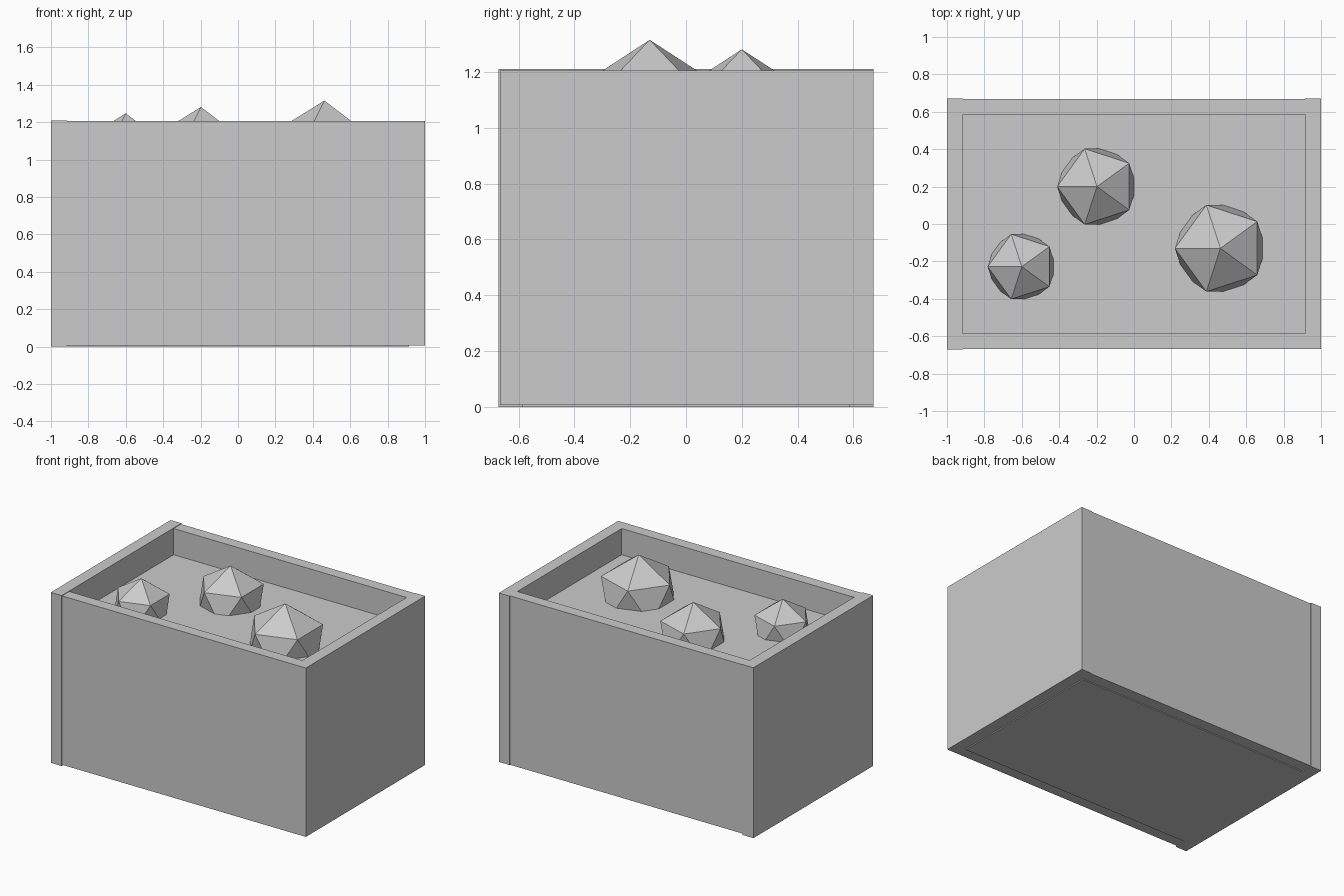
import bpy, bmesh, math
from mathutils import Matrix, Vector

if "Cube" in bpy.data.objects:
    bpy.data.objects.remove(bpy.data.objects["Cube"])

grey = bpy.data.materials.new("plain grey")
grey.diffuse_color = (0.6, 0.6, 0.6, 1)
grey.use_nodes = True
grey.node_tree.nodes["Principled BSDF"].inputs["Base Color"].default_value = grey.diffuse_color


def add_object(name, bm):
    mesh = bpy.data.meshes.new(name)
    bm.to_mesh(mesh)
    bm.free()
    mesh.materials.append(grey)
    obj = bpy.data.objects.new(name, mesh)
    bpy.context.collection.objects.link(obj)
    return obj


def box(name, x0, x1, y0, y1, z0, z1):
    bm = bmesh.new()
    size = Vector((x1 - x0, y1 - y0, z1 - z0))
    mid = Vector((x0 + x1, y0 + y1, z0 + z1)) / 2
    scale = Matrix.Diagonal((size.x, size.y, size.z, 1.0))
    bmesh.ops.create_cube(bm, size=1, matrix=Matrix.Translation(mid) @ scale)
    return add_object(name, bm)


def rock(name, x, y, radius):
    # Twenty-sided stone, point up, half sunk in the filling
    bm = bmesh.new()
    turn = Matrix.Rotation(math.pi, 4, 'Z')
    bmesh.ops.create_icosphere(bm, subdivisions=1, radius=radius,
                               matrix=Matrix.Translation((x, y, 1.043)) @ turn)
    return add_object(name, bm)


# End walls, standing slightly proud of the long walls
box("left_wall", -1.0, -0.915, -0.672, 0.672, 0.0, 1.21)
box("right_wall", 0.915, 1.0, -0.667, 0.672, 0.007, 1.206)

# Long walls between the ends
box("front_wall", -0.915, 0.915, -0.667, -0.585, 0.007, 1.206)
box("back_wall", -0.915, 0.915, 0.585, 0.667, 0.007, 1.206)

# Filling, reaching from the base to below the rim
box("filling", -0.915, 0.915, -0.585, 0.585, 0.0, 1.02)

# Stones
rock("large_rock", 0.462, -0.13, 0.272)
rock("medium_rock", -0.198, 0.2, 0.238)
rock("small_rock", -0.6, -0.228, 0.204)
